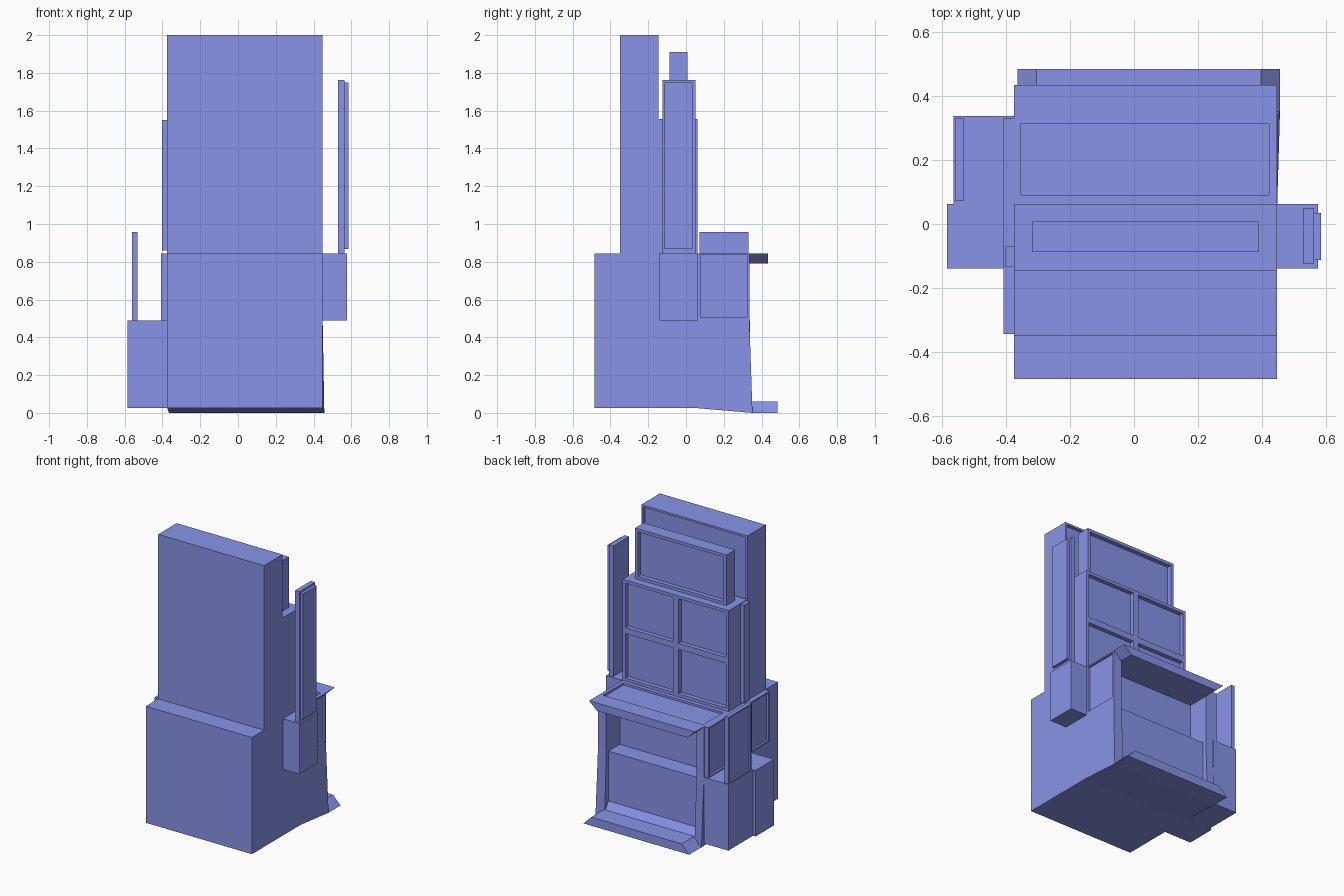
import bpy, bmesh
from mathutils import Vector

if "Cube" in bpy.data.objects:
    bpy.data.objects.remove(bpy.data.objects["Cube"])

L, R = -0.375, 0.448   # main cabinet sides

blue = bpy.data.materials.new("blue_paint")
blue.diffuse_color = (.246, .294, .80, 1)
blue.use_nodes = True
blue.node_tree.nodes["Principled BSDF"].inputs["Base Color"].default_value = blue.diffuse_color


def finish(name, bm):
    bmesh.ops.recalc_face_normals(bm, faces=bm.faces)
    me = bpy.data.meshes.new(name)
    bm.to_mesh(me)
    bm.free()
    me.materials.append(blue)
    ob = bpy.data.objects.new(name, me)
    bpy.context.collection.objects.link(ob)
    return ob


def prism(name, pts, axis, a, b):
    """Extrude a 2D profile along x (points are y,z) or y (points are x,z)."""
    bm = bmesh.new()
    place = (lambda p, t: (t, p[0], p[1])) if axis == 'x' else (lambda p, t: (p[0], t, p[1]))
    ends = [[bm.verts.new(place(p, t)) for p in pts] for t in (a, b)]
    for e in ends:
        bm.faces.new(e)
    n = len(pts)
    for i in range(n):
        j = (i + 1) % n
        bm.faces.new((ends[0][i], ends[0][j], ends[1][j], ends[1][i]))
    return finish(name, bm)


def box(name, x, y, z, face=None, margin=0.02, depth=0.02, cuts=()):
    """Box from ranges; optionally sink framed panels into one face."""
    bm = bmesh.new()
    bmesh.ops.create_cube(bm, size=1)
    for v in bm.verts:
        v.co = [r[0] if c < 0 else r[1] for c, r in zip(v.co, (x, y, z))]
    bm.normal_update()
    if face:
        d = Vector(face)
        for co, no in cuts:
            fs = [f for f in bm.faces if f.normal.dot(d) > 0.9]
            geom = fs + list({e for f in fs for e in f.edges}) + list({v for f in fs for v in f.verts})
            bmesh.ops.bisect_plane(bm, geom=geom, plane_co=co, plane_no=no)
            bm.normal_update()
        fs = [f for f in bm.faces if f.normal.dot(d) > 0.9]
        # flat frame first, then straight walls down to the sunk panel
        bmesh.ops.inset_individual(bm, faces=fs, thickness=margin, depth=0)
        bmesh.ops.inset_individual(bm, faces=fs, thickness=.0005, depth=0)
        bmesh.ops.translate(bm, verts=list({v for f in fs for v in f.verts}), vec=-depth * d)
    return finish(name, bm)


def cut(ob, cutter):
    """Subtract the cutter, then discard it."""
    m = ob.modifiers.new("cut", 'BOOLEAN')
    m.operation, m.solver, m.object = 'DIFFERENCE', 'EXACT', cutter
    cutter.hide_render = True
    dg = bpy.context.evaluated_depsgraph_get()
    me = bpy.data.meshes.new_from_object(ob.evaluated_get(dg))
    ob.modifiers.clear()
    ob.data = me
    bpy.data.objects.remove(cutter)


# lower cabinet with slightly flared back foot
base = prism("base_cabinet", [(-.485, .026), (.05, .026), (.352, 0), (.335, .5),
                              (.335, .845), (-.485, .845)], 'x', L, R)
for v in base.data.vertices:
    if v.co.y > .34:
        v.co.x += .009
# stepped opening in the back
cut(base, prism("opening_cutter", [(.6, .06), (.345, .06), (.31, .11), (.31, .46),
                                   (.185, .46), (.185, .79), (.6, .79)], 'x', -.315, .385))
# shallow tray in the counter top
cut(base, box("tray_cutter", (-.353, .423), (.09, .315), (.83, .9)))
# recessed panel on the right side
cut(base, box("side_cutter", (.433, .6), (.078, .323), (.508, .835)))

# counter and foot lips, with slanted ends
prism("counter_lip", [(L, .845), (R, .845), (.388, .79), (-.315, .79)], 'y', .335, .435)
prism("foot_lip", [(-.365, 0), (.457, 0), (.397, .06), (-.305, .06)], 'y', .35, .485)

# stepped upper sections
BACK, LEFT = (0, 1, 0), (-1, 0, 0)
box("tall_slab", (L, R), (-.35, -.145), (.845, 2), BACK)
box("window_block", (L, R), (-.145, .062), (.845, 1.555), BACK, .03, .03,
    [((.035, 0, 0), (1, 0, 0)), ((0, 0, 1.2), (0, 0, 1))])
box("upper_panel", (-.32, .39), (-.088, .008), (1.555, 1.91), BACK, .03, .03)
box("side_strip", (-.402, L), (-.135, -.07), (.86, 1.55))

# left side boxes and framed panels
box("left_box_front", (-.585, L), (-.14, .063), (.026, .49))
box("left_box_back", (-.565, L), (.063, .338), (.026, .49))
box("left_screen", (-.56, -.532), (.072, .33), (.49, .957), LEFT, .015, .012)
for i, (y0, y1) in enumerate(((-.345, -.14), (-.14, .063), (.063, .332))):
    box(f"left_side_panel_{i + 1}", (-.408, L), (y0, y1), (.49, .845), LEFT, .015, .015)

# right side bracket and upright
box("right_bracket", (R, .576), (-.14, .063), (.49, .845))
box("right_upright", (.53, .564), (-.125, .05), (.845, 1.762))
box("right_upright_plate", (.564, .585), (-.113, .035), (.868, 1.748))
